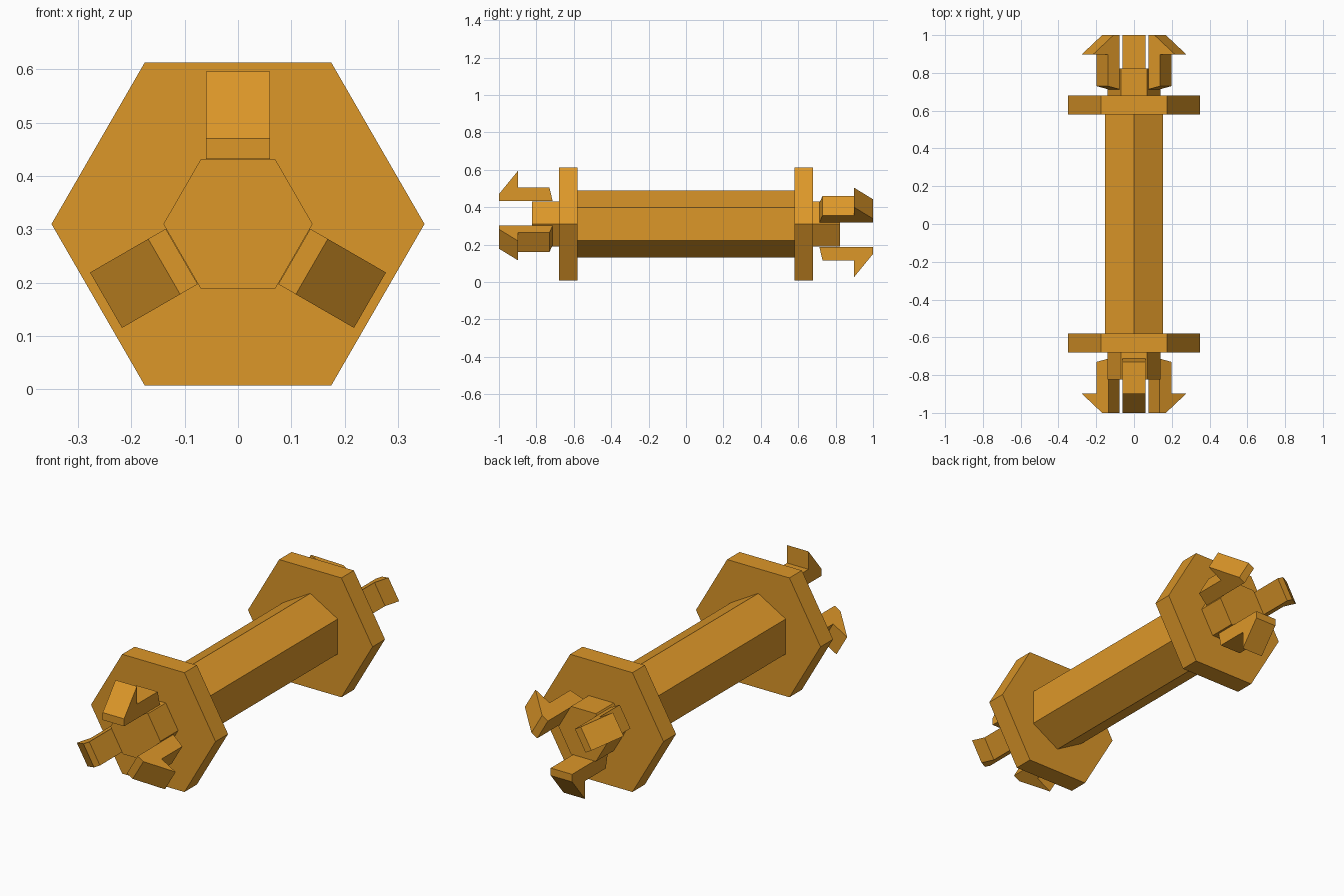
import bpy, math
from mathutils import Matrix, Vector

if "Cube" in bpy.data.objects:
    bpy.data.objects.remove(bpy.data.objects["Cube"])

CENTRE = Vector((0, 0, 0.31))

gold = bpy.data.materials.new("amber")
gold.diffuse_color = (0.72, 0.31, 0.022, 1)
gold.use_nodes = True
gold.node_tree.nodes["Principled BSDF"].inputs["Base Color"].default_value = gold.diffuse_color


def extruded(name, outline, a, b, to_point):
    """Prism: outline swept from a to b, to_point maps (u, v, depth) to space."""
    n = len(outline)
    verts = [to_point(u, v, d) for d in (a, b) for u, v in outline]
    faces = [tuple(range(n))[::-1], tuple(range(n, 2 * n))]
    faces += [(i, (i + 1) % n, n + (i + 1) % n, n + i) for i in range(n)]
    mesh = bpy.data.meshes.new(name)
    mesh.from_pydata(verts, [], faces)
    mesh.materials.append(gold)
    obj = bpy.data.objects.new(name, mesh)
    bpy.context.collection.objects.link(obj)
    return obj


def hex_prism(name, radius, y0, y1, turn=0):
    pts = [(radius * math.cos(math.radians(60 * i + turn)),
            radius * math.sin(math.radians(60 * i + turn))) for i in range(6)]
    # (z, x) ordering keeps the normals pointing outwards
    obj = extruded(name, [(v, u) for u, v in pts][::-1], y0, y1,
                   lambda u, v, d: (v, d, u))
    obj.location = CENTRE
    fix_normals(obj)
    return obj


def fix_normals(obj):
    import bmesh
    bm = bmesh.new()
    bm.from_mesh(obj.data)
    bmesh.ops.recalc_face_normals(bm, faces=bm.faces)
    bm.to_mesh(obj.data)
    bm.free()


# central shaft, corner pointing up
hex_prism("shaft", 0.178, -0.58, 0.58, 30)

# side profile of one barbed clip: (y, distance from the axis)
CLIP = [(-0.713, 0.122), (-1.0, 0.122), (-1.0, 0.16),
        (-0.897, 0.286), (-0.897, 0.195), (-0.73, 0.195)]

for end, flip in (("front", 0), ("back", math.pi)):
    s = -1 if end == "front" else 1
    # wide flange and the small hub outside it
    hex_prism(end + "_flange", 0.35, s * 0.58, s * 0.68)
    hex_prism(end + "_hub", 0.14, s * 0.68, s * 0.823)
    # three clips around the hub, the back set turned over
    for i in range(3):
        clip = extruded(f"{end}_clip_{i + 1}", CLIP, -0.06, 0.06,
                        lambda u, v, d: (d, u, v))
        clip.matrix_world = (Matrix.Translation(CENTRE)
                             @ Matrix.Rotation(flip, 4, 'X')
                             @ Matrix.Rotation(math.radians(120 * i), 4, 'Y'))
        fix_normals(clip)
